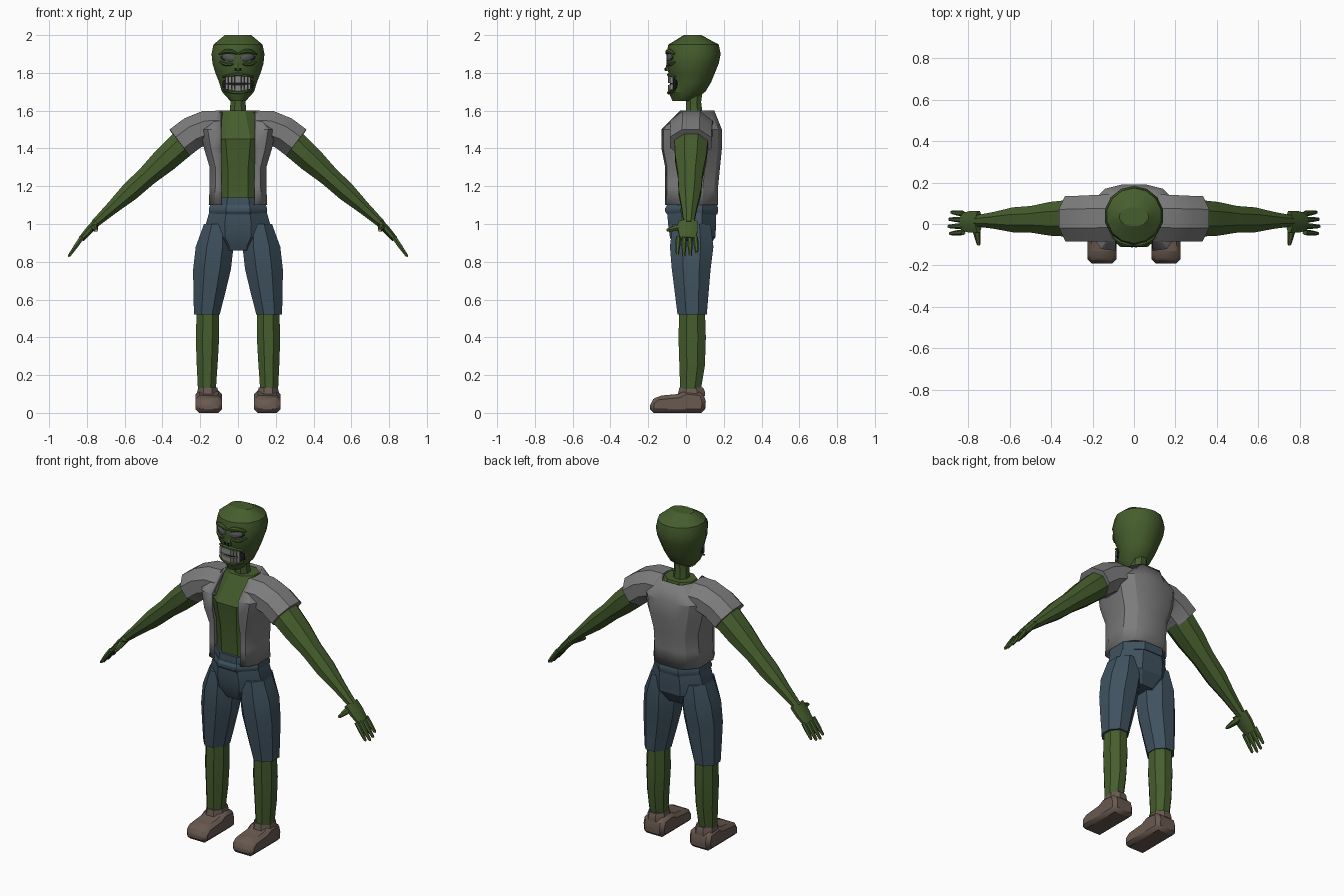
import bpy, bmesh, math
from mathutils import Vector

if "Cube" in bpy.data.objects:
    bpy.data.objects.remove(bpy.data.objects["Cube"])

X, Y, Z = Vector((1, 0, 0)), Vector((0, 1, 0)), Vector((0, 0, 1))


def material(name, red, green, blue):
    mat = bpy.data.materials.new(name)
    mat.use_nodes = True
    mat.diffuse_color = (red, green, blue, 1)
    mat.node_tree.nodes["Principled BSDF"].inputs["Base Color"].default_value = mat.diffuse_color
    return mat


skin = material("green skin", .06, .11, .026)
cloth = material("grey cloth", .2, .2, .2)
denim = material("blue denim", .05, .085, .115)
leather = material("brown leather", .14, .1, .08)
ivory = material("dull teeth", .25, .25, .24)
eye_grey = material("eye grey", .09, .09, .1)
dark = material("dark mouth", .01, .01, .01)
nail_tan = material("nail tan", .4, .3, .1)


def make(name, mat, rings, closed=True):
    """Skin a stack of equal-length point rings, capped when closed."""
    bm = bmesh.new()
    rows = [[bm.verts.new(point) for point in ring] for ring in rings]
    count = len(rows[0])
    for low, high in zip(rows, rows[1:]):
        for i in range(count if closed else count - 1):
            j = (i + 1) % count
            bm.faces.new((low[i], low[j], high[j], high[i]))
    if closed:
        bm.faces.new(rows[0])
        bm.faces.new(rows[-1])
    bmesh.ops.recalc_face_normals(bm, faces=bm.faces)
    mesh = bpy.data.meshes.new(name)
    bm.to_mesh(mesh)
    bm.free()
    mesh.materials.append(mat)
    part = bpy.data.objects.new(name, mesh)
    bpy.context.collection.objects.link(part)
    return part


def tube(name, mat, centres, radii, depths, sides=8, axis=None, ref=Y):
    """Loft facetted rings along centres; depths are the radii along ref."""
    grow = 1 / math.cos(math.pi / sides)
    angles = [2 * math.pi * (i + .5) / sides for i in range(sides)]
    rings = []
    for i, (centre, radius, depth) in enumerate(zip(centres, radii, depths)):
        ahead, behind = centres[min(i + 1, len(centres) - 1)], centres[max(i - 1, 0)]
        along = axis or (ahead - behind).normalized()
        v = (ref - along * ref.dot(along)).normalized() * depth * grow
        u = along.cross(v).normalized() * radius * grow
        rings.append([centre + u * math.cos(a) + v * math.sin(a) for a in angles])
    make(name, mat, rings)


def spread(start, end, count):
    return [start + (end - start) * i / (count - 1) for i in range(count)]


def limb(name, mat, start, end, radii, flat=1, bend=0, sides=8, ref=Y):
    """Evenly spaced rings from start to end, arched upward by bend."""
    count = len(radii)
    centres = [p + Z * bend * math.sin(math.pi * i / (count - 1))
               for i, p in enumerate(spread(Vector(start), Vector(end), count))]
    tube(name, mat, centres, radii, [r * flat for r in radii], sides, None, ref)


def stack(name, mat, low, high, widths, fronts, backs, sides=8, middle=(0, 0)):
    """Evenly spaced level rings between two heights."""
    count = len(widths)
    centres = [Vector((x, (f + b) / 2, z)) for x, f, b, z in
               zip(spread(*middle, count), fronts, backs, spread(low, high, count))]
    tube(name, mat, centres, widths, [(b - f) / 2 for f, b in zip(fronts, backs)], sides, Z)


def face_y(x, front):
    return front + 4 * x * x


def ridge(name, mat, left, right, height, arch, front, tall, thick, tilt=0):
    """Tapered strip laid across the curve of the face."""
    centres, swell = [], []
    for i in range(7):
        t = i / 6
        x = left + (right - left) * t
        bulge = math.sin(math.pi * t)
        centres.append(Vector((x, face_y(x, front), height + arch * bulge + tilt * t)))
        swell.append(.4 + .6 * bulge)
    tube(name, mat, centres, [tall * w for w in swell], [thick * w for w in swell])


def box(name, mat, centre, size):
    corners = ((-1, -1), (1, -1), (1, 1), (-1, 1))
    make(name, mat, [[Vector(centre) + Vector((i * size[0], j * size[1], k * size[2])) / 2
                      for i, j in corners] for k in (-1, 1)])


# Trunk, neck and head
stack("torso", skin, 1, 1.6, (.13, .13, .13, .16, .09),
      (-.08, -.08, -.09, -.11, -.02), (.14, .14, .14, .16, .12))
stack("neck", skin, 1.57, 1.72, (.045, .04, .04), (0, 0, 0), (.09, .08, .09))
stack("head", skin, 1.65, 2, (.04, .085, .1, .12, .135, .14, .13, .07),
      (-.07, -.09, -.07, -.09, -.1, -.1, -.09, -.01),
      (.03, .1, .13, .15, .17, .18, .17, .08), 14)

# Mouth, two rows of teeth and lips
ridge("mouth", dark, -.08, .08, 1.74, 0, -.075, .045, .01)
for row, height, curl, tall in (("upper", 1.765, -1, .035), ("lower", 1.72, 2, .03)):
    for i in range(8):
        x = (i - 3.5) * .017
        box(f"{row}_tooth_{i + 1}", ivory, (x, face_y(x, -.09), height + curl * x * x), (.015, .012, tall))
ridge("upper_lip", skin, -.08, .08, 1.78, .01, -.085, .01, .015)
ridge("lower_lip", skin, -.08, .08, 1.71, -.015, -.085, .01, .015)

# Nose
limb("nose", skin, (0, -.09, 1.88), (0, -.097, 1.81), (.01, .015, .022), .6, 0, 6)

for side, s in (("left", 1), ("right", -1)):
    # Eye, brow, cheek and nostril
    ridge(f"{side}_eye_socket", dark, s * .01, s * .09, 1.875, 0, -.095, .025, .01, .01)
    ridge(f"{side}_eye", eye_grey, s * .015, s * .08, 1.875, 0, -.1, .018, .01, .01)
    ridge(f"{side}_brow", skin, 0, s * .1, 1.9, .015, -.1, .012, .015)
    ridge(f"{side}_cheek", skin, s * .02, s * .1, 1.85, -.01, -.095, .01, .015, .01)
    box(f"{side}_nostril", dark, (s * .01, -.11, 1.82), (.01, .006, .014))

    # Arm and short sleeve
    limb(f"{side}_arm", skin, (s * .2, .03, 1.51), (s * .76, .015, 1),
         (.07, .074, .068, .054, .05, .034, .022), 1.2)
    limb(f"{side}_sleeve", cloth, (s * .1, .03, 1.51), (s * .31, .025, 1.43),
         (.09, .09, .088, .088), 1.25, .03)

    # Hand: palm, fingers, thumb and nails
    limb(f"{side}_palm", skin, (s * .75, .01, 1.01), (s * .83, .01, .92), (.02, .02, .016), 2.6)
    for i, reach in enumerate((.8, .95, 1, .9)):
        y = .05 - i * .03
        base = Vector((s * .825, y, .93))
        tip = base + Vector((s * .07, y / 6, -.1)) * reach
        limb(f"{side}_finger_{i + 1}", skin, base, tip, (.012, .011, .007), 1, 0, 6)
        box(f"{side}_fingernail_{i + 1}", nail_tan, tip, (.008, .008, .008))
    thumb_tip = Vector((s * .75, -.1, .967))
    limb(f"{side}_thumb", skin, (s * .765, 0, .99), thumb_tip, (.02, .015, .008), 1, 0, 6, X)
    box(f"{side}_thumbnail", nail_tan, thumb_tip, (.012, .008, .01))

    # Shorts leg, shin and shoe
    stack(f"{side}_shorts_leg", denim, .52, 1, (.068, .085, .1, .1, .07),
          (-.045, -.06, -.075, -.085, -.07), (.11, .12, .13, .145, .13), 8, (s * .165, s * .11))
    stack(f"{side}_shin", skin, .1, .55, (.046, .055, .062, .058),
          (-.03, -.035, -.04, -.035), (.075, .1, .105, .1), 8, (s * .165, s * .16))
    outline = ((-.19, 0), (-.19, .06), (-.15, .09), (-.04, .1), (0, .12), (.09, .11), (.105, .06), (.1, 0))
    shoe = make(f"{side}_shoe", leather, [[(s * .155 + w, y, z) for y, z in outline] for w in (-.07, .07)])
    shoe.modifiers.new("rounded edges", "BEVEL").width = .02
    stack(f"{side}_shoe_collar", leather, .09, .135, (.06, .056, .05),
          (-.045, -.04, -.035), (.1, .1, .09), 8, (s * .16, s * .16))


# Open shirt: each ring runs from one front edge round the back to the other
def shirt_ring(height, width, front, back):
    half = [(.09, front), (width * .8, front + .01), (width, front + .07),
            (width, back - .08), (width * .7, back - .02), (.06, back)]
    return [(x, y, height) for x, y in half] + [(-x, y, height) for x, y in reversed(half)]


shirt = make("shirt", cloth, list(map(
    shirt_ring, spread(1.1, 1.6, 6), (.155, .15, .15, .18, .2, .11),
    (-.11, -.11, -.11, -.13, -.13, -.03), (.17, .17, .18, .19, .19, .15))), False)
thickness = shirt.modifiers.new("cloth thickness", "SOLIDIFY")
thickness.thickness = .014
thickness.offset = -1

# Shorts hips and waistband
stack("shorts_hips", denim, .86, 1.14, (.09, .165, .17, .15, .135),
      (-.05, -.085, -.095, -.1, -.095), (.11, .155, .16, .16, .155))
stack("waistband", denim, 1.05, 1.1, (.148, .154, .154, .148),
      (-.1, -.11, -.11, -.1), (.165, .17, .17, .165))

# Soft shading with sharp creases kept
bpy.ops.object.select_all(action="DESELECT")
for part in bpy.context.collection.objects:
    if part.type == "MESH":
        part.select_set(True)
        bpy.context.view_layer.objects.active = part
bpy.ops.object.shade_smooth_by_angle(angle=math.radians(28))
